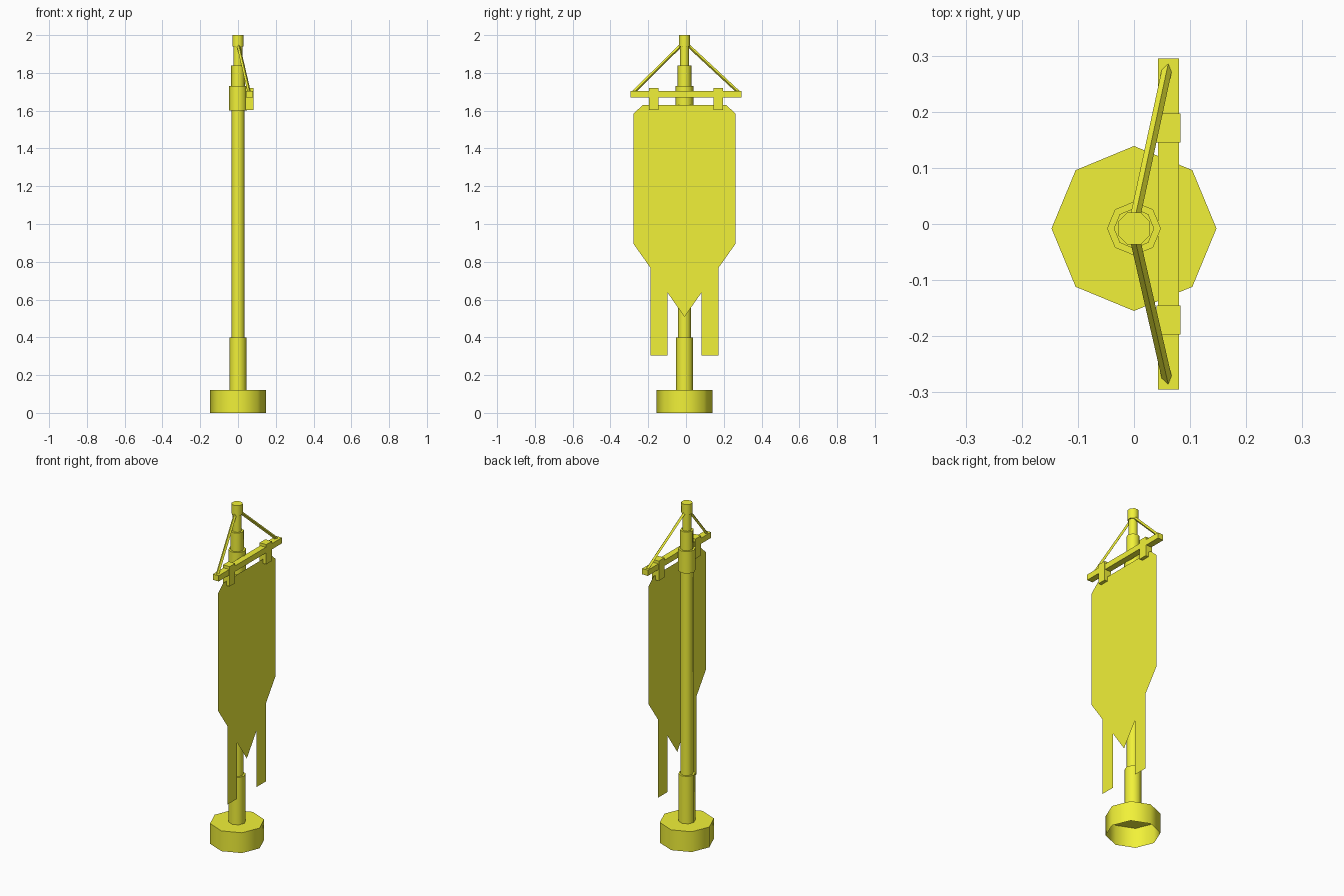
import bpy, bmesh, math
from mathutils import Vector

if "Cube" in bpy.data.objects:
    bpy.data.objects.remove(bpy.data.objects["Cube"])

CY = -0.008      # pole and banner sit slightly off the crossbar centre
yellow = bpy.data.materials.new("yellow")
yellow.diffuse_color = (0.88, 0.88, 0.04, 1)
yellow.use_nodes = True
yellow.node_tree.nodes["Principled BSDF"].inputs["Base Color"].default_value = yellow.diffuse_color


def finish(name, bm, smooth=False):
    me = bpy.data.meshes.new(name)
    bm.to_mesh(me)
    bm.free()
    me.materials.append(yellow)
    ob = bpy.data.objects.new(name, me)
    bpy.context.collection.objects.link(ob)
    if smooth:
        bpy.ops.object.select_all(action='DESELECT')
        ob.select_set(True)
        bpy.context.view_layer.objects.active = ob
        bpy.ops.object.shade_smooth_by_angle(angle=math.radians(50))
    return ob


def lathe(name, profile, turn=0.0, close_bottom=False):
    """Eight-sided turned part from (radius, z) pairs, capped on top."""
    bm = bmesh.new()
    rings = [[bm.verts.new((r * math.cos(turn + i * math.pi / 4),
                            CY + r * math.sin(turn + i * math.pi / 4), z))
              for i in range(8)] for r, z in profile]
    for a, b in zip(rings, rings[1:]):
        for i in range(8):
            j = (i + 1) % 8
            bm.faces.new((a[i], a[j], b[j], b[i]))
    bm.faces.new(rings[-1])
    if close_bottom:
        bm.faces.new(rings[0][::-1])
    return finish(name, bm, True)


def box(name, lo, hi):
    bm = bmesh.new()
    bmesh.ops.create_cube(bm, size=1)
    for v in bm.verts:
        v.co = [l + (c + 0.5) * (h - l) for c, l, h in zip(v.co, lo, hi)]
    return finish(name, bm)


def rod(name, start, end, radius):
    bm = bmesh.new()
    start, end = Vector(start), Vector(end)
    d = end - start
    bmesh.ops.create_cone(bm, cap_ends=True, segments=4, radius1=radius,
                          radius2=radius, depth=d.length)
    rot = d.to_track_quat('Z', 'Y')
    for v in bm.verts:
        v.co = rot @ v.co + (start + end) / 2
    return finish(name, bm)


# Base, hollow underneath
lathe("base", [(0.147, 0), (0.147, 0.12)])

# Stepped pole with its collar, and the cap
lathe("pole", [(0.046, 0.12), (0.046, 0.40), (0.035, 0.40), (0.035, 1.60),
               (0.048, 1.60), (0.048, 1.73), (0.036, 1.73), (0.036, 1.84),
               (0.025, 1.84), (0.025, 1.945)])
lathe("pole_cap", [(0.031, 1.94), (0.031, 2.0)], math.pi / 8, True)

# Crossbar with its clips and stay ropes
box("crossbar", (0.043, -0.295, 1.669), (0.08, 0.295, 1.703))
for side, s in (("left", -1), ("right", 1)):
    y = 0.171 * s
    box(f"clip_{side}", (0.040, y - 0.026, 1.603), (0.083, y + 0.026, 1.72))
    rod(f"rope_{side}", (0.002, CY + 0.02 * s, 1.945),
        (0.060, 0.281 * s, 1.695), 0.009)

# Banner cloth: half outline (offset from centre, height), mirrored
half = [(0.22, 1.63), (0.27, 1.585), (0.27, 0.895), (0.18, 0.768),
        (0.18, 0.305), (0.09, 0.305), (0.09, 0.637)]
outline = half + [(0, 0.508)] + [(-y, z) for y, z in reversed(half)]
bm = bmesh.new()
face = bm.faces.new([bm.verts.new((0.063, CY + y, z)) for y, z in outline])
face.normal_update()
if face.normal.x < 0:
    face.normal_flip()
bmesh.ops.triangulate(bm, faces=[face])
finish("banner", bm)
